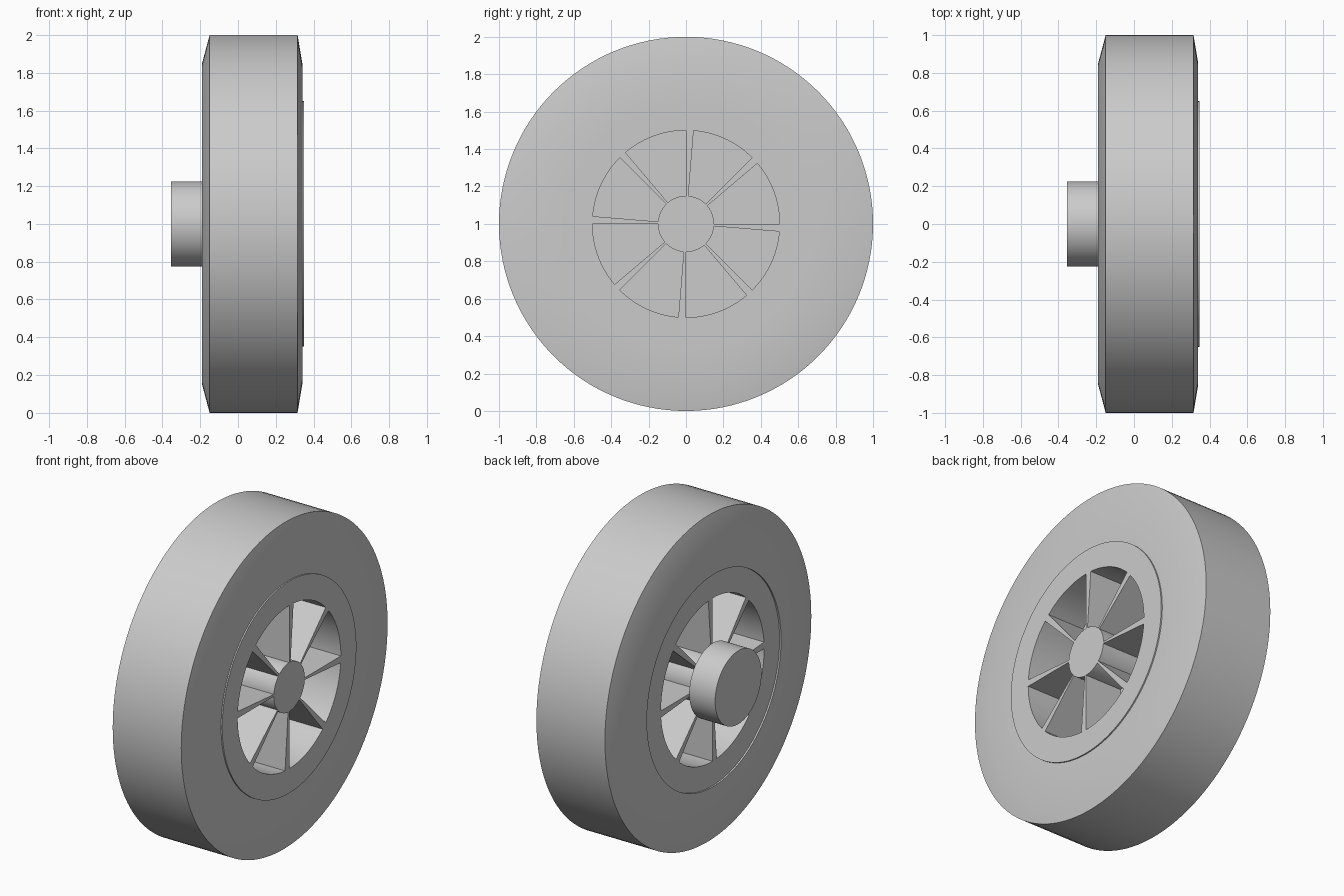
import bpy
import bmesh
from math import cos, sin, radians, pi

cube = bpy.data.objects.get("Cube")
if cube:
    bpy.data.objects.remove(cube, do_unlink=True)

GREY = (0.6, 0.6, 0.6, 1.0)
mat = bpy.data.materials.new("plain grey")
mat.use_nodes = True
mat.diffuse_color = GREY
mat.node_tree.nodes["Principled BSDF"].inputs["Base Color"].default_value = GREY

AXIS_Z = 1.0      # height of the wheel axis
SEG = 128
HUB_BACK, HUB_FRONT = -0.18, 0.348
HUB_R, POCKET_R, CORE_R = 0.65, 0.50, 0.15


def point(x, r, a):
    return (x, r * cos(a), AXIS_Z + r * sin(a))


def make_object(name, bm):
    bmesh.ops.recalc_face_normals(bm, faces=bm.faces)
    mesh = bpy.data.meshes.new(name)
    bm.to_mesh(mesh)
    bm.free()
    mesh.materials.append(mat)
    obj = bpy.data.objects.new(name, mesh)
    bpy.context.collection.objects.link(obj)
    return obj


def smooth(obj):
    bpy.ops.object.select_all(action="DESELECT")
    obj.select_set(True)
    bpy.context.view_layer.objects.active = obj
    bpy.ops.object.shade_smooth_by_angle(angle=radians(30))


def lathe(name, profile, closed):
    """Turn an (x, radius) profile about the wheel axis; open ends get caps."""
    bm = bmesh.new()
    rings = [[bm.verts.new(point(x, r, 2 * pi * i / SEG)) for i in range(SEG)]
             for x, r in profile]
    pairs = list(zip(rings, rings[1:]))
    if closed:
        pairs.append((rings[-1], rings[0]))
    else:
        bm.faces.new(rings[0])
        bm.faces.new(rings[-1])
    for a, b in pairs:
        for i in range(SEG):
            j = (i + 1) % SEG
            bm.faces.new((a[i], a[j], b[j], b[i]))
    return make_object(name, bm)


def add_wedge(bm, x0, x1, start, sweep, steps=16):
    """Add a ring-sector prism between the core and the rim."""
    angles = [start + sweep * i / steps for i in range(steps + 1)]
    outline = ([(POCKET_R, a) for a in angles]
               + [(CORE_R, a) for a in reversed(angles)])
    back = [bm.verts.new(point(x0, r, a)) for r, a in outline]
    front = [bm.verts.new(point(x1, r, a)) for r, a in outline]
    bm.faces.new(back[::-1])
    bm.faces.new(front)
    n = len(outline)
    for i in range(n):
        j = (i + 1) % n
        bm.faces.new((back[i], back[j], front[j], front[i]))


# Tyre with sloped shoulders and a bore for the hub
tyre = lathe("tyre", [(-0.19, HUB_R), (-0.19, 0.85), (-0.15, 1.0),
                      (0.315, 1.0), (0.34, 0.85), (0.34, HUB_R)], True)
smooth(tyre)

# Hub disc with eight wedge pockets on each side of a thin central web
hub = lathe("spoked_hub", [(HUB_BACK, HUB_R), (HUB_FRONT, HUB_R)], False)
middle = (HUB_BACK + HUB_FRONT) / 2
bm = bmesh.new()
for k in range(8):
    start = radians(45 * k)
    add_wedge(bm, HUB_BACK - 0.1, middle - 0.015, start, radians(40.3))
    add_wedge(bm, middle + 0.015, HUB_FRONT + 0.1, start, radians(40.3))
cutter = make_object("pocket_cutter", bm)
cutter.hide_render = True

cut = hub.modifiers.new("pockets", "BOOLEAN")
cut.operation = "DIFFERENCE"
cut.solver = "EXACT"
cut.object = cutter
bpy.context.view_layer.objects.active = hub
bpy.ops.object.modifier_apply(modifier=cut.name)
bpy.data.objects.remove(cutter, do_unlink=True)
smooth(hub)

# Short axle boss on the inner side
boss = lathe("axle_boss", [(-0.355, 0.225), (HUB_BACK, 0.225)], False)
smooth(boss)
